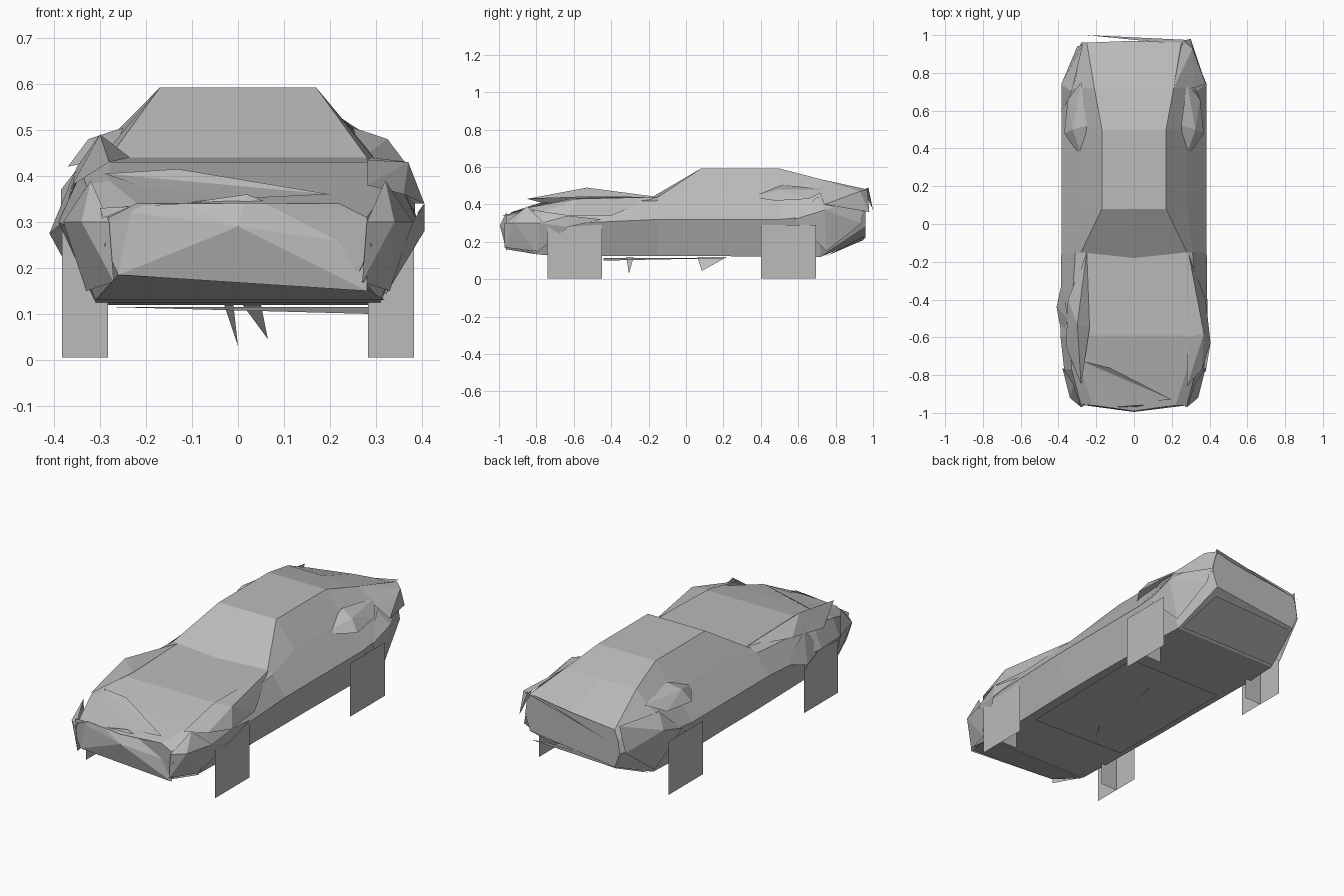
import bpy

grey = bpy.data.materials.new("plain_grey")
grey.diffuse_color = (0.5, 0.5, 0.5, 1)


def make(name, verts, faces):
    me = bpy.data.meshes.new(name)
    me.from_pydata(verts, [], faces)
    me.materials.append(grey)
    me.update()
    ob = bpy.data.objects.new(name, me)
    bpy.context.collection.objects.link(ob)
    return ob


def fan(name, centre, rim):
    """Bent sheet: a centre point joined to an open rim."""
    make(name, [centre] + rim, [(0, i, i + 1) for i in range(1, len(rim))])


# Body shell: y, centre shift, then (x, z) for sill, waist, belt and top edge
sections = [
    (-0.96, -0.03, (0.26, 0.185), (0.29, 0.25), (0.28, 0.31), (0.22, 0.34)),
    (-0.77, 0.00, (0.31, 0.13), (0.37, 0.29), (0.33, 0.38), (0.28, 0.39)),
    (-0.59, 0.00, (0.31, 0.125), (0.39, 0.30), (0.34, 0.41), (0.28, 0.43)),
    (-0.15, -0.03, (0.32, 0.125), (0.385, 0.32), (0.31, 0.42), (0.28, 0.44)),
    (0.08, 0.00, (0.32, 0.125), (0.385, 0.32), (0.28, 0.46), (0.17, 0.592)),
    (0.50, 0.00, (0.32, 0.12), (0.385, 0.32), (0.28, 0.46), (0.17, 0.592)),
    (0.72, 0.00, (0.31, 0.12), (0.38, 0.34), (0.32, 0.44), (0.21, 0.535)),
    (0.96, 0.01, (0.25, 0.25), (0.28, 0.33), (0.27, 0.40), (0.25, 0.45)),
]
verts, faces = [], []
for y, shift, *half in sections:
    ring = [(x, y, z) for x, z in half]
    ring.append((0, y + shift, half[-1][1]))
    ring += [(-x, y, z) for x, z in reversed(half)]
    if y > 0.9:  # the tail sags to the left
        ring = [(x, yy, z + 0.12 * x) for x, yy, z in ring]
    verts += ring
n = 9
for s in range(len(sections) - 1):
    for i in range(n):
        a, b = s * n + i, s * n + (i + 1) % n
        faces.append((a, b, b + n, a + n))
last = (len(sections) - 1) * n
faces.append(tuple(range(n)))
faces.append(tuple(range(last + n - 1, last - 1, -1)))
body = make("body_shell", verts, faces)
bpy.context.view_layer.objects.active = body
bpy.ops.object.mode_set(mode='EDIT')
bpy.ops.mesh.select_all(action='SELECT')
bpy.ops.mesh.normals_make_consistent(inside=False)
bpy.ops.object.mode_set(mode='OBJECT')

# Wheels: an outer square plate and a narrow plate across its middle
for side, sx in (("right", 1), ("left", -1)):
    for end, y0, y1 in (("front", -0.74, -0.45), ("rear", 0.40, 0.695)):
        x, xi, ym, lo, hi = 0.382 * sx, 0.283 * sx, (y0 + y1) / 2, 0.005, 0.29
        make(f"{end}_{side}_wheel",
             [(x, y0, lo), (x, y1, lo), (x, y1, hi), (x, y0, hi),
              (x, ym, lo), (xi, ym, lo), (xi, ym, hi), (x, ym, hi)],
             [(0, 1, 2, 3)[::sx], (4, 5, 6, 7)])

# Buckled front fenders
fan("left_fender_crease", (-0.30, -0.53, 0.49),
    [(-0.25, -0.15, 0.44), (-0.235, -0.55, 0.44), (-0.28, -0.85, 0.43),
     (-0.36, -0.65, 0.38), (-0.35, -0.40, 0.42), (-0.25, -0.15, 0.44)])
fan("left_fender_flap", (-0.41, -0.44, 0.275),
    [(-0.38, -0.30, 0.32), (-0.35, -0.50, 0.42), (-0.38, -0.60, 0.30), (-0.38, -0.45, 0.22)])
fan("right_fender_crease", (0.37, -0.58, 0.43),
    [(0.29, -0.16, 0.44), (0.28, -0.60, 0.435), (0.28, -0.86, 0.38),
     (0.36, -0.77, 0.36), (0.405, -0.63, 0.34), (0.38, -0.40, 0.34), (0.29, -0.16, 0.44)])
fan("right_fender_flap", (0.405, -0.63, 0.28),
    [(0.39, -0.45, 0.32), (0.405, -0.63, 0.34), (0.38, -0.78, 0.30), (0.32, -0.80, 0.14)])

# Crumpled front bumper
fan("bumper_skin", (0.0, -0.995, 0.29),
    [(-0.30, -0.95, 0.33), (-0.12, -0.97, 0.34), (0.02, -0.96, 0.36),
     (0.28, -0.95, 0.25), (0.28, -0.96, 0.15), (-0.26, -0.96, 0.185),
     (-0.30, -0.95, 0.33)])
make("bumper_chin", [(-0.26, -0.96, 0.185), (0.27, -0.96, 0.16), (0.32, -0.78, 0.13),
                     (-0.31, -0.78, 0.13)], [(0, 1, 2, 3)])
make("hood_fold", [(-0.29, -0.72, 0.405), (-0.13, -0.76, 0.415), (0.20, -0.93, 0.36),
                   (-0.12, -0.95, 0.345)], [(0, 1, 2), (0, 2, 3)])
for name, sx in (("right", 1), ("left", -1)):
    fan(f"{name}_bumper_corner", (0.34 * sx, -0.92, 0.30),
        [(0.27 * sx, -0.97, 0.17), (0.28 * sx, -0.97, 0.30), (0.32 * sx, -0.85, 0.39),
         (0.38 * sx, -0.76, 0.30), (0.33 * sx, -0.80, 0.15), (0.27 * sx, -0.97, 0.17)])

# Buckled rear fenders
for name, sx in (("right", 1), ("left", -1)):
    fan(f"{name}_rear_fender", (0.325 * sx, 0.50, 0.48),
        [(0.27 * sx, 0.34, 0.44), (0.25 * sx, 0.52, 0.505), (0.28 * sx, 0.75, 0.48),
         (0.35 * sx, 0.66, 0.43), (0.37 * sx, 0.48, 0.42), (0.27 * sx, 0.34, 0.44)])
    fan(f"{name}_rear_panel", (0.385 * sx, 0.74, 0.37),
        [(0.385 * sx, 0.58, 0.32), (0.33 * sx, 0.70, 0.44), (0.27 * sx, 0.95, 0.44),
         (0.30 * sx, 0.94, 0.30), (0.34 * sx, 0.75, 0.15), (0.385 * sx, 0.58, 0.32)])
fan("right_tail_corner", (0.31, 0.93, 0.47),
    [(0.21, 0.72, 0.535), (0.26, 0.97, 0.48), (0.30, 0.98, 0.36), (0.38, 0.74, 0.40),
     (0.32, 0.72, 0.45), (0.21, 0.72, 0.535)])

# Bent strip along the tail and rear underside plate
make("tail_strip", [(-0.25, 1.0, 0.37), (0.27, 0.975, 0.49), (0.25, 0.95, 0.48)], [(0, 1, 2)])
make("rear_valance", [(-0.25, 0.95, 0.21), (0.25, 0.95, 0.23), (0.30, 0.74, 0.12),
                      (-0.30, 0.74, 0.12)], [(0, 1, 2, 3)])

# Floor plate and torn spikes beneath it
make("floor_plate", [(-0.28, -0.44, 0.115), (0.29, -0.44, 0.10), (0.29, 0.33, 0.115),
                     (-0.28, 0.33, 0.115)], [(0, 3, 2, 1)])
make("front_spike", [(-0.03, -0.32, 0.12), (-0.01, -0.28, 0.12), (0.0, -0.305, 0.03)],
     [(0, 1, 2)])
make("rear_spike", [(0.01, 0.06, 0.12), (0.05, 0.22, 0.12), (0.065, 0.085, 0.045)],
     [(0, 1, 2)])
